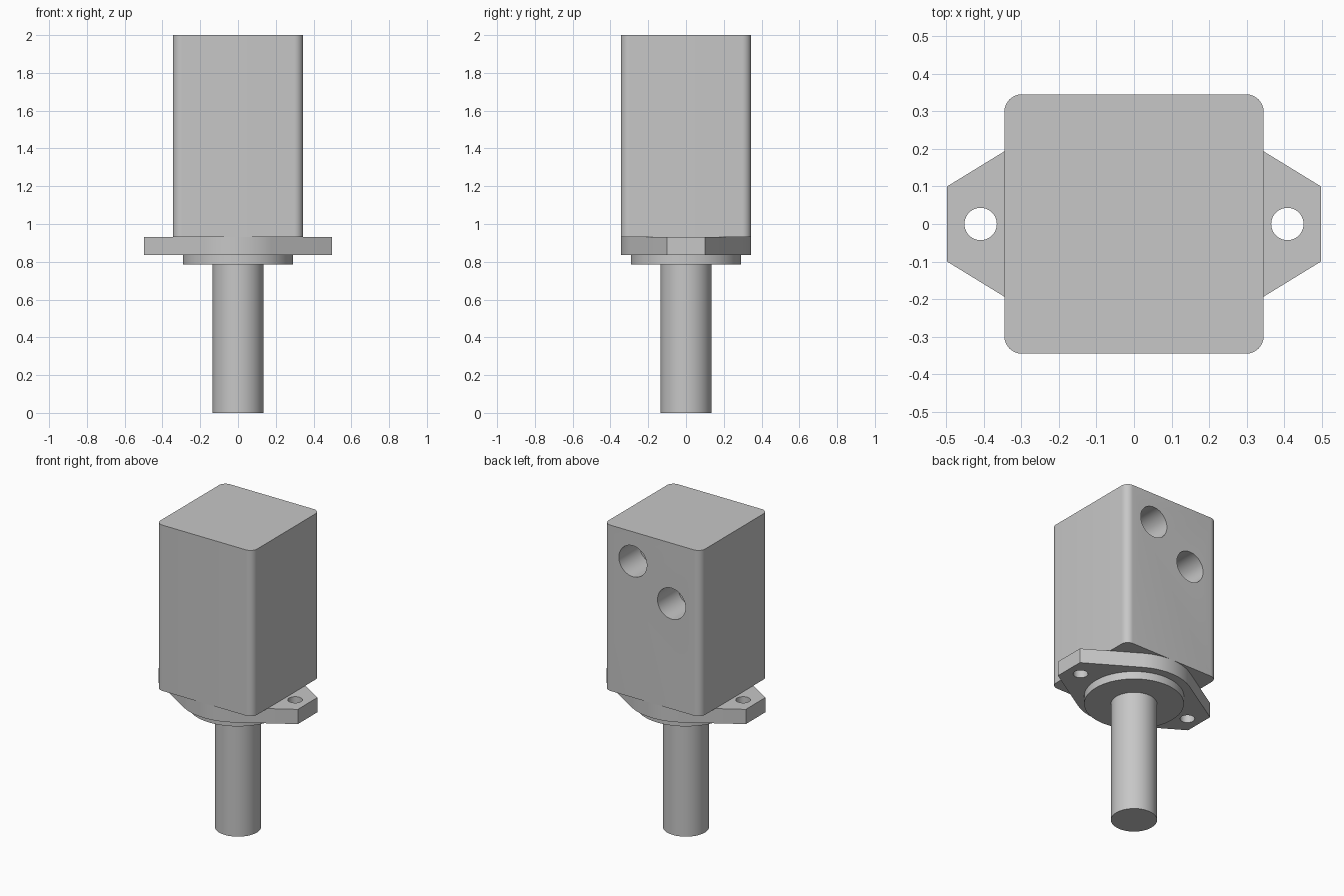
import bpy
import bmesh
from math import cos, sin, pi, atan2, radians
from mathutils import Matrix

if "Cube" in bpy.data.objects:
    bpy.data.objects.remove(bpy.data.objects["Cube"], do_unlink=True)

GREY = (0.57, 0.57, 0.57, 1.0)
metal = bpy.data.materials.new("plain_grey_metal")
metal.use_nodes = True
metal.diffuse_color = GREY
metal.node_tree.nodes["Principled BSDF"].inputs["Base Color"].default_value = GREY


def arc(cx, cy, r, a0, a1, n):
    """Points along an arc, both ends included."""
    return [(cx + r * cos(a0 + (a1 - a0) * i / n),
             cy + r * sin(a0 + (a1 - a0) * i / n)) for i in range(n + 1)]


def prism(name, outline, z0, z1):
    """Extrude a counter-clockwise outline from z0 up to z1."""
    bm = bmesh.new()
    face = bm.faces.new([bm.verts.new((x, y, z0)) for x, y in outline])
    top = bmesh.ops.extrude_face_region(bm, geom=[face])["geom"]
    verts = [g for g in top if isinstance(g, bmesh.types.BMVert)]
    bmesh.ops.translate(bm, verts=verts, vec=(0, 0, z1 - z0))
    bmesh.ops.recalc_face_normals(bm, faces=bm.faces[:])
    mesh = bpy.data.meshes.new(name)
    bm.to_mesh(mesh)
    bm.free()
    mesh.materials.append(metal)
    obj = bpy.data.objects.new(name, mesh)
    bpy.context.collection.objects.link(obj)
    return obj


def cylinder(name, r, z0, z1, sides=64):
    return prism(name, arc(0, 0, r, 0, 2 * pi, sides)[:-1], z0, z1)


def activate(obj):
    bpy.ops.object.select_all(action='DESELECT')
    obj.select_set(True)
    bpy.context.view_layer.objects.active = obj


def drill(obj, cutter):
    """Cut the cutter out of the object, then discard it."""
    cutter.hide_render = True
    mod = obj.modifiers.new("drill", 'BOOLEAN')
    mod.operation = 'DIFFERENCE'
    mod.solver = 'EXACT'
    mod.object = cutter
    activate(obj)
    bpy.ops.object.modifier_apply(modifier=mod.name)
    bpy.data.objects.remove(cutter, do_unlink=True)


# Housing: tall block with rounded upright edges
HALF, CORNER = 0.345, 0.047
inner = HALF - CORNER
outline = []
for k, (sx, sy) in enumerate([(1, 1), (-1, 1), (-1, -1), (1, -1)]):
    outline += arc(sx * inner, sy * inner, CORNER, k * pi / 2, (k + 1) * pi / 2, 10)
housing = prism("housing", outline, 0.93, 2.0)

# Two blind ports in the back of the housing
PORT_DEPTH = 0.21
for x, z in [(0.138, 1.81), (-0.138, 1.61)]:
    port = cylinder("port_cutter", 0.1, 0, PORT_DEPTH + 0.1, 48)
    port.data.transform(Matrix.Translation((x, HALF + 0.1, z)) @ Matrix.Rotation(pi / 2, 4, 'X'))
    drill(housing, port)

# Mounting flange: round plate running tangentially into two ears
EAR_X, EAR_Y = 0.497, 0.1
tangent = radians(59.4)
right_ear = [(EAR_X, -EAR_Y), (EAR_X, EAR_Y)]
left_ear = [(-x, -y) for x, y in right_ear]
outline = (right_ear + arc(0, 0, HALF, tangent, pi - tangent, 32)
           + left_ear + arc(0, 0, HALF, pi + tangent, 2 * pi - tangent, 32))
flange = prism("mounting_flange", outline, 0.835, 0.93)
for side in (-1, 1):
    bolt = cylinder("bolt_cutter", 0.043, 0.7, 1.0, 40)
    bolt.data.transform(Matrix.Translation((side * 0.408, 0, 0)))
    drill(flange, bolt)

# Pilot ring and drive shaft
pilot = cylinder("pilot_ring", 0.292, 0.785, 0.835)
shaft = cylinder("drive_shaft", 0.135, 0.0, 0.785)

for obj in (housing, flange, pilot, shaft):
    activate(obj)
    bpy.ops.object.shade_smooth_by_angle(angle=radians(25))
